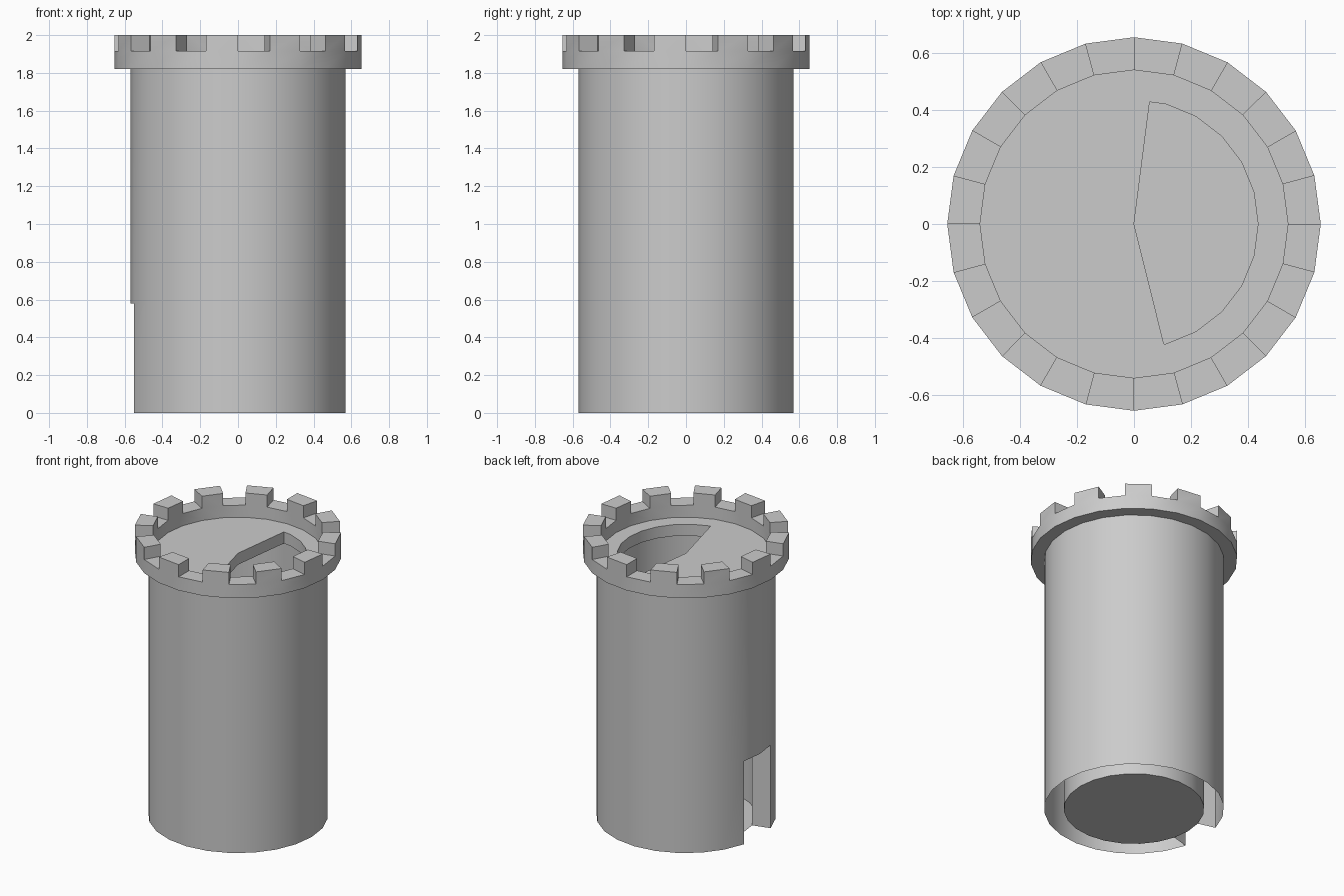
import bpy
import bmesh
from math import radians, cos, sin
from mathutils import Vector

cube = bpy.data.objects.get("Cube")
if cube:
    bpy.data.objects.remove(cube)

SIDES = 24
STEP = 360 / SIDES
R_WALL, R_ROOM, R_RIM, R_DECK, R_WELL = 0.57, 0.445, 0.655, 0.54, 0.435
Z_DOOR, Z_CEIL, Z_RIM, Z_DECK, Z_GAP, Z_TOP = 0.58, 1.75, 1.82, 1.83, 1.915, 2.0
WELL_START, WELL_END = -76, 82.7
DOOR = (11, 12)
UP, DOWN = Vector((0, 0, 1)), Vector((0, 0, -1))

stone = bpy.data.materials.new("grey_stone")
stone.use_nodes = True
grey = (0.6, 0.6, 0.6, 1)
stone.diffuse_color = grey
stone.node_tree.nodes["Principled BSDF"].inputs["Base Color"].default_value = grey


def polar(r, a, z):
    """Point at angle a on the outline of a regular polygon of radius r."""
    half = STEP / 2
    r *= cos(radians(half)) / cos(radians(a % STEP - half))
    return Vector((r * cos(radians(a)), r * sin(radians(a)), z))


def face(bm, points, facing):
    f = bm.faces.new([bm.verts.new(p) for p in points])
    f.normal_update()
    if f.normal.dot(facing) < 0:
        f.normal_flip()


def out(a):
    return Vector((cos(radians(a)), sin(radians(a)), 0))


def upright(bm, r, a, b, z0, z1, sign):
    """Piece of wall between two angles; sign 1 faces outwards."""
    face(bm, [polar(r, a, z0), polar(r, b, z0), polar(r, b, z1), polar(r, a, z1)],
         out((a + b) / 2) * sign)


def level(bm, r0, r1, a, b, z, facing):
    """Flat piece of ring between two angles."""
    face(bm, [polar(r0, a, z), polar(r1, a, z), polar(r1, b, z), polar(r0, b, z)], facing)


def radial(bm, r0, r1, a, z0, z1, sign):
    """Upright face along a radius; sign 1 faces anticlockwise."""
    face(bm, [polar(r0, a, z0), polar(r1, a, z0), polar(r1, a, z1), polar(r0, a, z1)],
         out(a + 90) * sign)


def finish(bm, name):
    bmesh.ops.remove_doubles(bm, verts=bm.verts[:], dist=0.0005)
    mesh = bpy.data.meshes.new(name)
    bm.to_mesh(mesh)
    bm.free()
    mesh.materials.append(stone)
    obj = bpy.data.objects.new(name, mesh)
    bpy.context.collection.objects.link(obj)
    bpy.ops.object.select_all(action="DESELECT")
    obj.select_set(True)
    bpy.context.view_layer.objects.active = obj
    bpy.ops.object.shade_smooth_by_angle(angle=radians(30))


# Double tower wall, open underneath, with a doorway
bm = bmesh.new()
for k in range(SIDES):
    a, b = k * STEP, (k + 1) * STEP
    upright(bm, R_WALL, a, b, Z_DOOR, Z_RIM, 1)
    upright(bm, R_ROOM, a, b, Z_DOOR, Z_CEIL, -1)
    if k in DOOR:
        level(bm, R_ROOM, R_WALL, a, b, Z_DOOR, DOWN)
    else:
        upright(bm, R_WALL, a, b, 0, Z_DOOR, 1)
        upright(bm, R_ROOM, a, b, 0, Z_DOOR, -1)
radial(bm, R_ROOM, R_WALL, DOOR[0] * STEP, 0, Z_DOOR, 1)
radial(bm, R_ROOM, R_WALL, (DOOR[1] + 1) * STEP, 0, Z_DOOR, -1)
finish(bm, "tower_wall")

# Ground floor disc
bm = bmesh.new()
face(bm, [polar(R_ROOM, k * STEP, 0) for k in range(SIDES)], DOWN)
finish(bm, "ground_floor")

# Upper deck slab with a wedge-shaped stairwell
bm = bmesh.new()
angles = sorted([k * STEP - 90 for k in range(SIDES + 1)] + [WELL_START, WELL_END])
for a, b in zip(angles, angles[1:]):
    in_well = WELL_START < (a + b) / 2 < WELL_END
    for r, z, facing in ((R_DECK, Z_DECK, UP), (R_ROOM, Z_CEIL, DOWN)):
        if in_well:
            level(bm, R_WELL, r, a, b, z, facing)
        else:
            face(bm, [Vector((0, 0, z)), polar(r, a, z), polar(r, b, z)], facing)
    if in_well:
        upright(bm, R_WELL, a, b, Z_CEIL, Z_DECK, -1)
radial(bm, 0, R_WELL, WELL_START, Z_CEIL, Z_DECK, 1)
radial(bm, 0, R_WELL, WELL_END, Z_CEIL, Z_DECK, -1)
finish(bm, "upper_deck")

# Parapet ring with alternating battlements
bm = bmesh.new()
for k in range(SIDES):
    a, b = k * STEP, (k + 1) * STEP
    upright(bm, R_RIM, a, b, Z_RIM, Z_GAP, 1)
    upright(bm, R_DECK, a, b, Z_DECK, Z_GAP, -1)
    level(bm, R_WALL, R_RIM, a, b, Z_RIM, DOWN)
    if k % 2:
        upright(bm, R_RIM, a, b, Z_GAP, Z_TOP, 1)
        upright(bm, R_DECK, a, b, Z_GAP, Z_TOP, -1)
        radial(bm, R_DECK, R_RIM, a, Z_GAP, Z_TOP, -1)
        radial(bm, R_DECK, R_RIM, b, Z_GAP, Z_TOP, 1)
        level(bm, R_DECK, R_RIM, a, b, Z_TOP, UP)
    else:
        level(bm, R_DECK, R_RIM, a, b, Z_GAP, UP)
finish(bm, "parapet")
